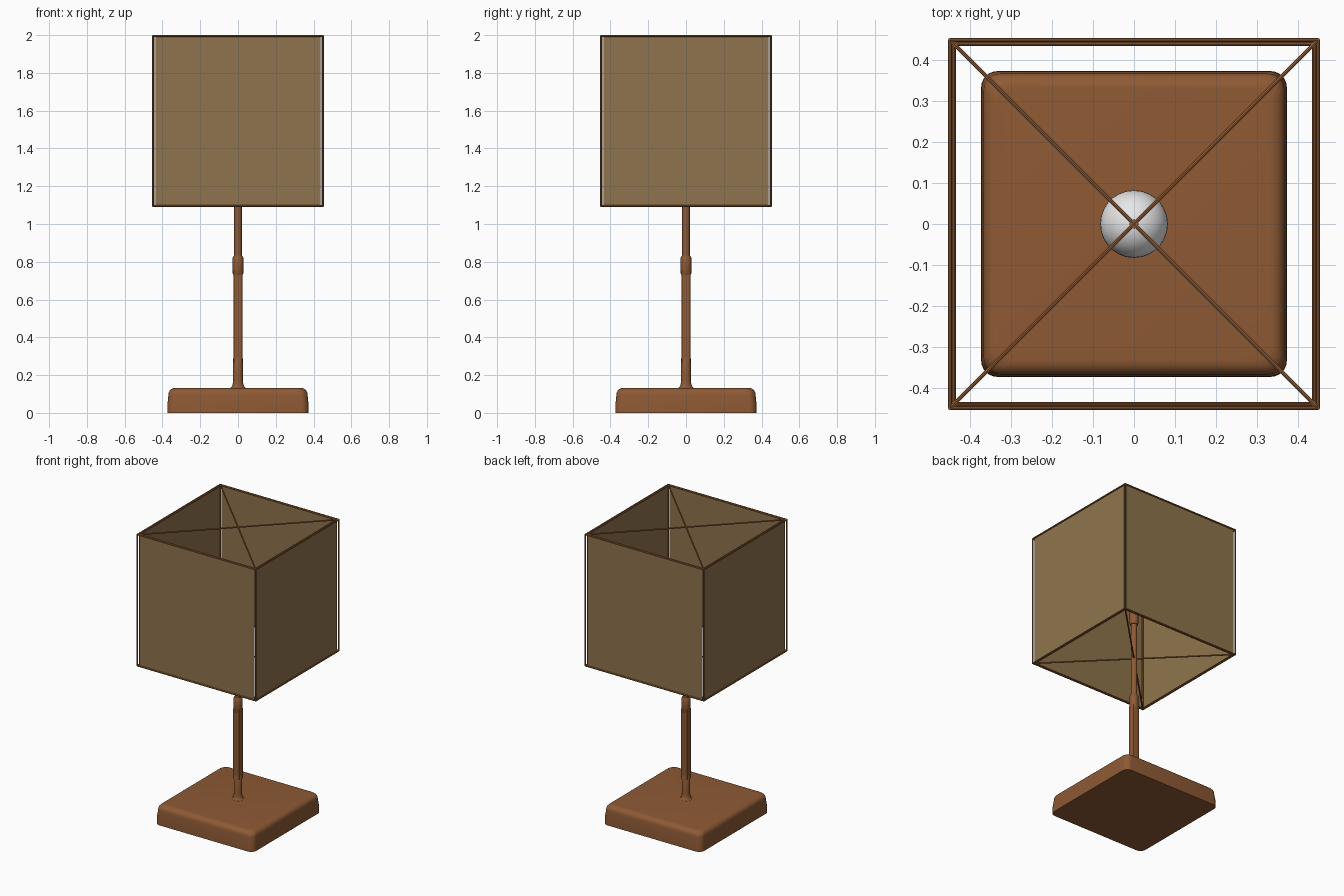
import bpy, bmesh, math
from mathutils import Vector, Matrix

if "Cube" in bpy.data.objects:
    bpy.data.objects.remove(bpy.data.objects["Cube"])


def material(name, rgb):
    m = bpy.data.materials.new(name)
    m.diffuse_color = (*rgb, 1)
    m.use_nodes = True
    m.node_tree.nodes["Principled BSDF"].inputs["Base Color"].default_value = m.diffuse_color
    return m


BROWN = material("warm brown", (0.27, 0.102, 0.035))
LINEN = material("olive linen", (0.275, 0.175, 0.074))
WHITE = material("bulb white", (0.8, 0.8, 0.8))


def finish(name, bm, mat, angle=35):
    bmesh.ops.recalc_face_normals(bm, faces=bm.faces)
    me = bpy.data.meshes.new(name)
    bm.to_mesh(me)
    bm.free()
    me.materials.append(mat)
    ob = bpy.data.objects.new(name, me)
    bpy.context.collection.objects.link(ob)
    bpy.ops.object.select_all(action='DESELECT')
    ob.select_set(True)
    bpy.context.view_layer.objects.active = ob
    bpy.ops.object.shade_smooth_by_angle(angle=math.radians(angle))
    return ob


def loft(name, rings, mat, steps=6):
    """Stack rounded squares (half width, corner radius, height); radius = half gives a circle."""
    bm = bmesh.new()
    loops = []
    for half, rad, z in rings:
        loop = []
        for q in range(4):
            mid = math.pi / 4 + q * math.pi / 2
            cx = math.copysign(half - rad, math.cos(mid))
            cy = math.copysign(half - rad, math.sin(mid))
            for k in range(steps + 1):
                a = q * math.pi / 2 + (k + 0.01) / (steps + 0.02) * math.pi / 2
                loop.append(bm.verts.new((cx + rad * math.cos(a), cy + rad * math.sin(a), z)))
        loops.append(loop)
    n = len(loops[0])
    for a, b in zip(loops, loops[1:]):
        for i in range(n):
            j = (i + 1) % n
            bm.faces.new((a[i], a[j], b[j], b[i]))
    bm.faces.new(loops[0])
    bm.faces.new(loops[-1])
    bmesh.ops.remove_doubles(bm, verts=bm.verts, dist=0.0002)
    return finish(name, bm, mat)


def add_rod(bm, p, q, r, sides=8):
    p, q = Vector(p), Vector(q)
    d = q - p
    mat = d.to_track_quat('Z', 'Y').to_matrix().to_4x4()
    mat.translation = (p + q) / 2
    bmesh.ops.create_cone(bm, cap_ends=True, segments=sides, radius1=r, radius2=r,
                          depth=d.length, matrix=mat)


# Base: rounded square block with softened top edge
base_rings = [(0.374, 0.04, 0), (0.373, 0.04, 0.05), (0.369, 0.042, 0.09)]
for k in range(1, 7):
    t = k / 6 * math.pi / 2
    base_rings.append((0.333 + 0.036 * math.cos(t), 0.042, 0.096 + 0.036 * math.sin(t)))
loft("base", base_rings, BROWN)

# Stem: flared round foot, square shaft, round collar and thin upper rod
foot = [(0.026 + 0.02 * (1 - math.sin(t)), 0.026 + 0.02 * (1 - math.sin(t)),
         0.13 + 0.04 * (1 - math.cos(t))) for t in [k / 5 * math.pi / 2 for k in range(6)]]
loft("stem_foot", foot + [(0.026, 0.026, 0.285), (0.022, 0.022, 0.295)], BROWN)
loft("stem_shaft", [(0.0225, 0.003, 0.27), (0.0225, 0.003, 0.75)], BROWN, 3)
loft("stem_collar", [(0.024, 0.024, 0.73), (0.028, 0.028, 0.737), (0.028, 0.028, 0.822),
                     (0.022, 0.022, 0.832)], BROWN)
loft("stem_upper_rod", [(0.02, 0.02, 0.82), (0.02, 0.02, 1.36)], BROWN)
loft("bulb_socket", [(0.024, 0.024, 1.34), (0.027, 0.027, 1.35), (0.027, 0.027, 1.44)], BROWN)

# Bulb: neck swelling into a ball
bulb = [(0.026, 0.026, 1.43), (0.03, 0.03, 1.46), (0.042, 0.042, 1.493)]
for k in range(13):
    t = math.radians(-45 + k / 12 * 133)
    r = 0.083 * math.cos(t)
    bulb.append((r, r, 1.575 + 0.083 * math.sin(t)))
loft("bulb", bulb, WHITE, 7)

# Shade frame: outer cube of wires with ball joints, plus inner rims
LOW, HIGH, OUT, INN = 1.095, 1.995, 0.45, 0.4395
corners = [(1, 1), (-1, 1), (-1, -1), (1, -1)]
bm = bmesh.new()
for i, (x, y) in enumerate(corners):
    u, v = corners[(i + 1) % 4]
    add_rod(bm, (x * OUT, y * OUT, LOW), (x * OUT, y * OUT, HIGH), 0.005)
    for z in (LOW, HIGH):
        add_rod(bm, (x * OUT, y * OUT, z), (u * OUT, v * OUT, z), 0.005)
        bmesh.ops.create_uvsphere(bm, u_segments=8, v_segments=6, radius=0.005,
                                  matrix=Matrix.Translation((x * OUT, y * OUT, z)))
        add_rod(bm, (x * INN, y * INN, z), (u * INN, v * INN, z), 0.004)
finish("shade_frame", bm, BROWN)

# Crossed braces at the top and bottom rims
for z, name in ((LOW, "lower_brace"), (HIGH, "upper_brace")):
    bm = bmesh.new()
    for s in (1, -1):
        add_rod(bm, (-OUT, -s * OUT, z), (OUT, s * OUT, z), 0.005)
    add_rod(bm, (0, 0, z - 0.004), (0, 0, z + 0.004), 0.011, 16)
    finish(name, bm, BROWN)

# Shade cloth: four thin panels held between the outer and inner wires
for i, side in enumerate(("right", "back", "left", "front")):
    bm = bmesh.new()
    bmesh.ops.create_cube(bm, size=1)
    bmesh.ops.scale(bm, verts=bm.verts, vec=(0.004, 0.874, HIGH - LOW - 0.012))
    bmesh.ops.translate(bm, verts=bm.verts, vec=(0.4445, 0, (LOW + HIGH) / 2))
    bmesh.ops.rotate(bm, verts=bm.verts, cent=(0, 0, 0),
                     matrix=Matrix.Rotation(i * math.pi / 2, 3, 'Z'))
    finish(side + "_shade_panel", bm, LINEN)
